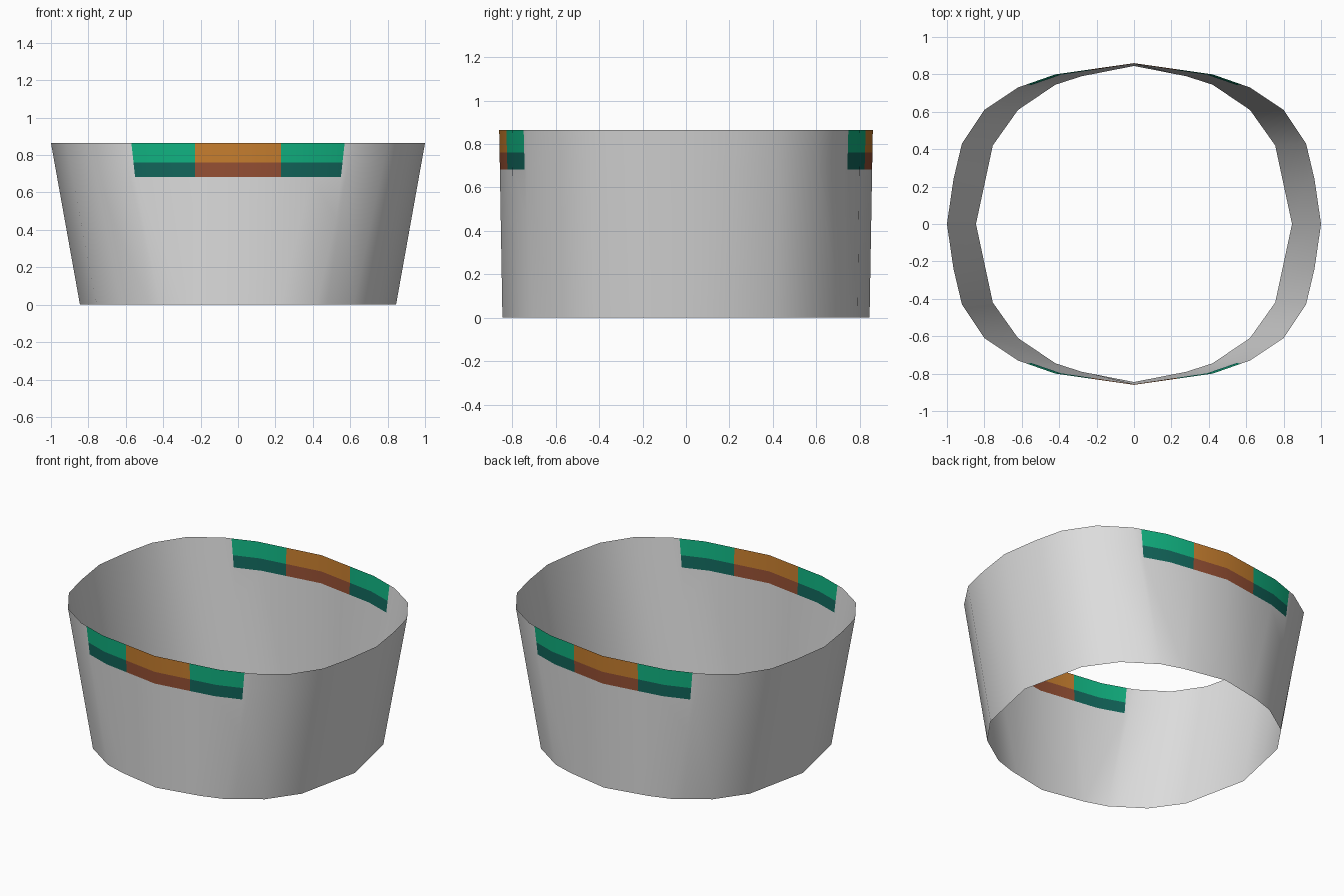
import bpy, bmesh
from mathutils import Vector

if "Cube" in bpy.data.objects:
    bpy.data.objects.remove(bpy.data.objects["Cube"])

H = 0.865
SPLIT, LOW, MID_X = 0.76, 0.683, 0.23

# Quarter outlines of the rim and the base, back to right side
TOP = [(0, .86), (.42, .80), (.62, .73), (.80, .61), (.92, .43), (.965, .24), (1, 0)]
BASE = [(0, .845), (.28, .79), (.42, .745), (.62, .61), (.755, .42), (.80, .21), (.845, 0)]


def srgb(r, g, b):
    lin = [((c / 255 + .055) / 1.055) ** 2.4 for c in (r, g, b)]
    return (*lin, 1)


def material(name, colour):
    m = bpy.data.materials.new(name)
    m.diffuse_color = colour
    m.use_nodes = True
    m.node_tree.nodes["Principled BSDF"].inputs["Base Color"].default_value = m.diffuse_color
    return m


def full_loop(q):
    # Mirror the quarter outline into a closed loop
    right = q + [(x, -y) for x, y in q[-2::-1]]
    return right + [(-x, y) for x, y in right[-2:0:-1]]


# Open tapered wall
bm = bmesh.new()
rim = [bm.verts.new((x, y, H)) for x, y in full_loop(TOP)]
base = [bm.verts.new((x, y, 0)) for x, y in full_loop(BASE)]
n = len(rim)
for i in range(n):
    j = (i + 1) % n
    bm.faces.new((rim[i], rim[j], base[j], base[i]))


# Cut the coloured band outlines into the wall
def cut(co, no):
    bmesh.ops.bisect_plane(bm, geom=bm.verts[:] + bm.edges[:] + bm.faces[:],
                           plane_co=co, plane_no=no, dist=1e-5)


cut((0, 0, SPLIT), (0, 0, 1))
cut((0, 0, LOW), (0, 0, 1))
for s in (-1, 1):
    cut((s * MID_X, 0, 0), (1, 0, 0))
    cut((s * .57, 0, H), Vector((s, 0, -.108)))

# Colour faces by height and distance from the centre line
for f in bm.faces:
    f.smooth = True
    c = f.calc_center_median()
    end = .57 - .108 * (H - c.z)
    if c.z > LOW and abs(c.x) < end:
        f.material_index = (1 if abs(c.x) < MID_X else 3) + (c.z < SPLIT)
bmesh.ops.recalc_face_normals(bm, faces=bm.faces[:])
if sum(f.normal.dot(f.calc_center_median() * Vector((1, 1, 0))) for f in bm.faces) < 0:
    bmesh.ops.reverse_faces(bm, faces=bm.faces[:])

me = bpy.data.meshes.new("tapered_wall")
bm.to_mesh(me)
bm.free()
for name, col in (("light grey", srgb(222, 222, 222)), ("orange", srgb(200, 127, 47)),
                  ("brown", srgb(150, 80, 52)), ("green", srgb(17, 180, 130)),
                  ("dark teal", srgb(18, 103, 92))):
    me.materials.append(material(name, col))
wall = bpy.data.objects.new("tapered_wall", me)
bpy.context.collection.objects.link(wall)
